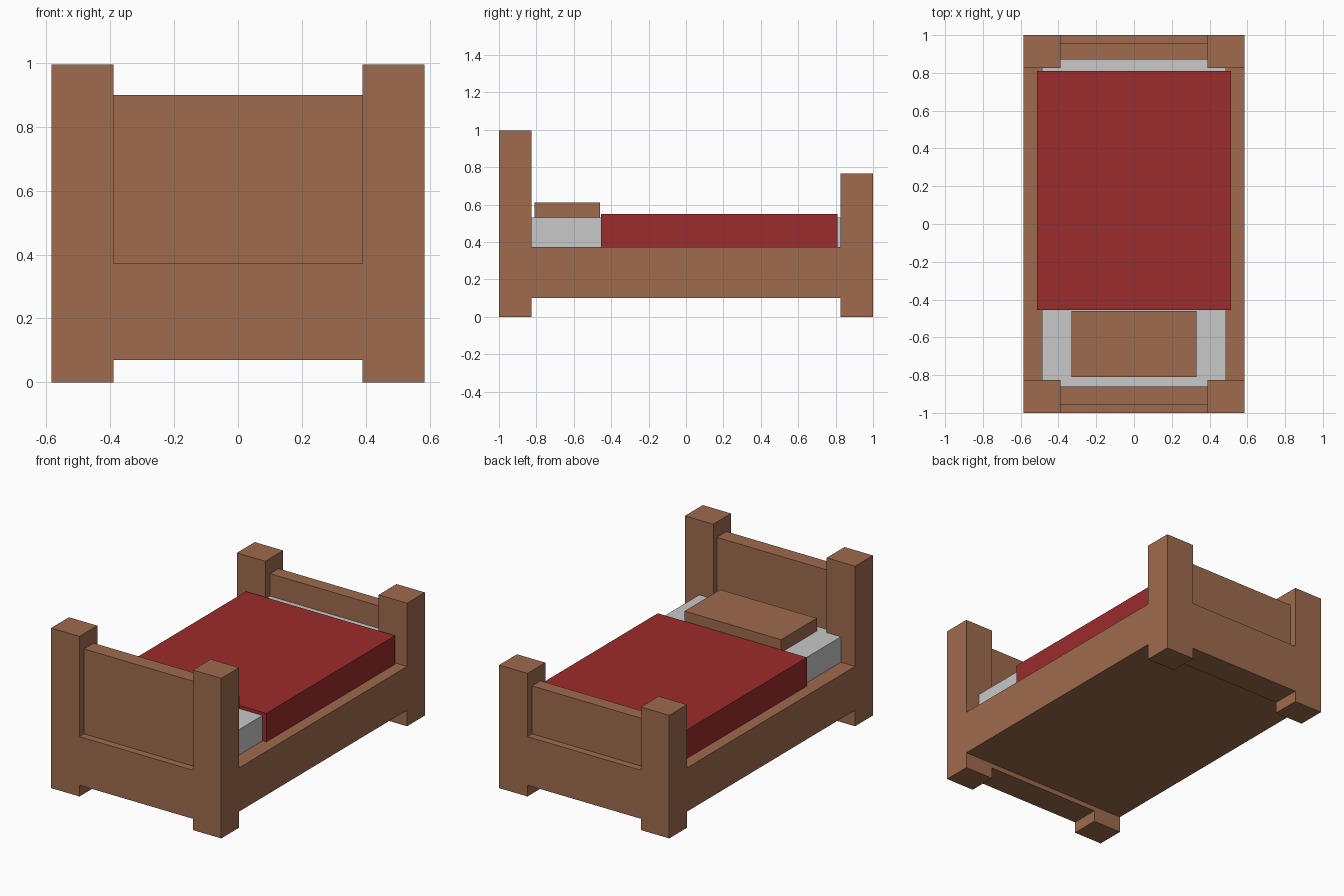
import bpy, bmesh

if "Cube" in bpy.data.objects:
    bpy.data.objects.remove(bpy.data.objects["Cube"])


def material(name, rgb):
    m = bpy.data.materials.new(name)
    m.diffuse_color = (*rgb, 1.0)
    m.use_nodes = True
    m.node_tree.nodes["Principled BSDF"].inputs["Base Color"].default_value = m.diffuse_color
    return m


wood = material("brown wood", (0.345, 0.147, 0.074))
red = material("red cloth", (0.335, 0.025, 0.025))
white = material("pale sheet", (0.58, 0.58, 0.58))


def box(name, x, y, z, mat):
    """Box spanning the (min, max) ranges given for each axis."""
    bm = bmesh.new()
    bmesh.ops.create_cube(bm, size=1.0)
    for v in bm.verts:
        v.co = [r[0] if c < 0 else r[1] for c, r in zip(v.co, (x, y, z))]
    mesh = bpy.data.meshes.new(name)
    bm.to_mesh(mesh)
    bm.free()
    mesh.materials.append(mat)
    ob = bpy.data.objects.new(name, mesh)
    bpy.context.collection.objects.link(ob)
    return ob


HALF_W, POST_IN = 0.585, 0.39      # outer and inner x of the posts
POST_Y, LEDGE = 0.825, 0.372       # inner y of the posts, top of the frame

# Head end (front) and foot end (back): two posts, a low rail, a recessed panel
for end, s, post_h, panel_h, panel_in in (("head", -1, 0.995, 0.90, 0.86),
                                          ("foot", 1, 0.765, 0.67, 0.872)):
    y_post = sorted((s * POST_Y, s * 1.0))
    for side, t in (("left", -1), ("right", 1)):
        box(f"{end}_post_{side}", sorted((t * POST_IN, t * HALF_W)), y_post,
            (0, post_h), wood)
    box(f"{end}_rail", (-POST_IN, POST_IN), y_post, (0.07, LEDGE), wood)
    box(f"{end}_panel", (-POST_IN, POST_IN), sorted((s * panel_in, s * 0.955)),
        (LEDGE, panel_h), wood)

# Solid base between the ends, flush with the posts
box("bed_base", (-HALF_W, HALF_W), (-POST_Y, POST_Y), (0.10, LEDGE), wood)

# Bedding
box("mattress", (-0.487, 0.487), (-0.86, 0.872), (LEDGE, 0.53), white)
box("blanket", (-0.513, 0.513), (-0.455, 0.81), (LEDGE, 0.55), red)
box("pillow", (-0.332, 0.332), (-0.81, -0.46), (0.53, 0.61), wood)
